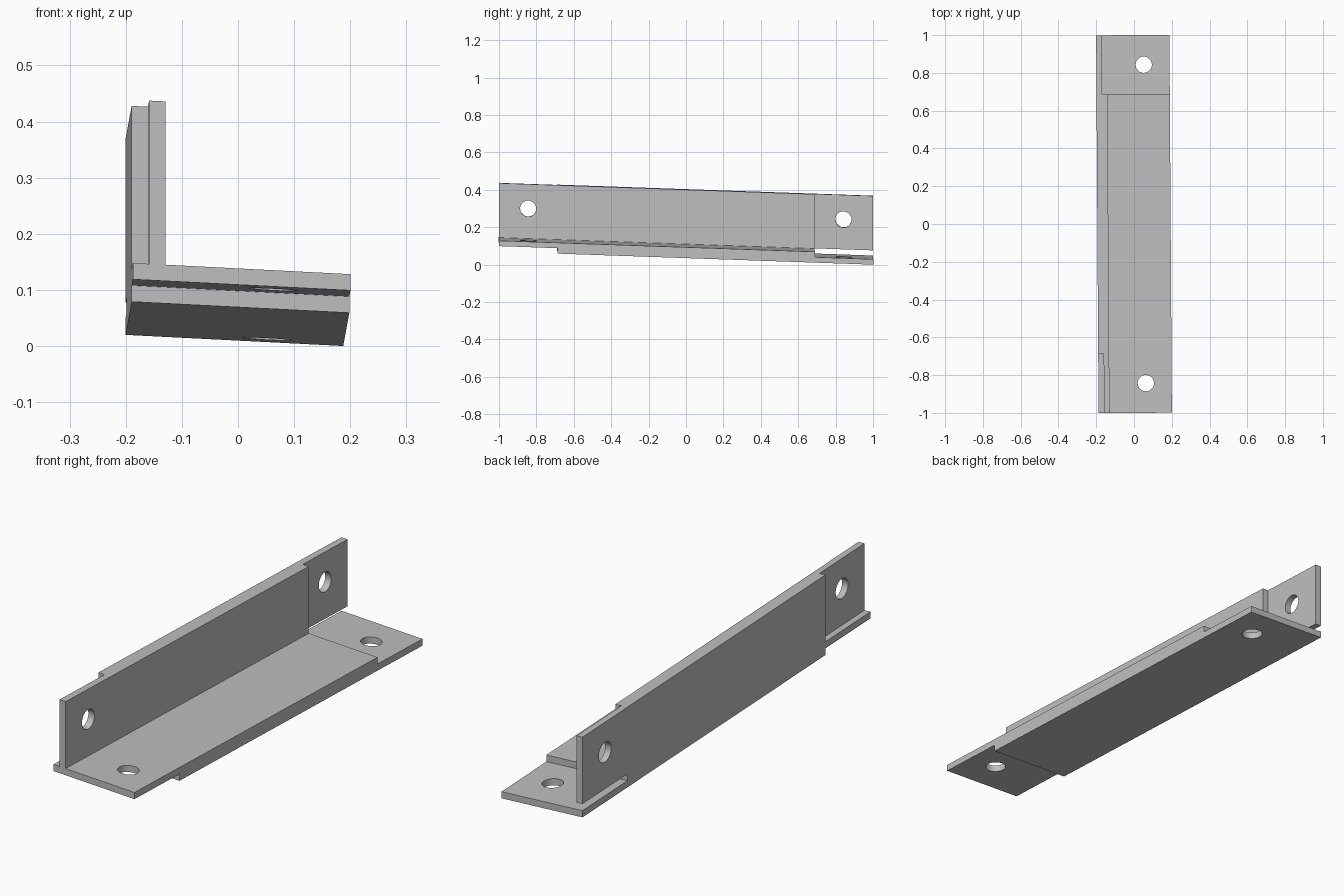
import bpy, bmesh
from mathutils import Matrix

if "Cube" in bpy.data.objects:
    bpy.data.objects.remove(bpy.data.objects["Cube"], do_unlink=True)

# Main dimensions
W = 0.194                          # half width
BOTTOM, TOP, T = 0.045, 0.394, 0.058
MID_Z = BOTTOM + T / 2             # lap planes halfway through each flange
MID_X = -W + T / 2
FLOOR = BOTTOM + T
LAP = 0.688                        # where the end laps begin
HOLE_Y, HOLE_R = 0.843, 0.043

steel = bpy.data.materials.new("plain grey")
steel.use_nodes = True
grey = (0.52, 0.52, 0.52, 1)
steel.diffuse_color = grey
steel.node_tree.nodes["Principled BSDF"].inputs["Base Color"].default_value = grey


def make_object(name, bm):
    bmesh.ops.recalc_face_normals(bm, faces=bm.faces)
    mesh = bpy.data.meshes.new(name)
    bm.to_mesh(mesh)
    bm.free()
    mesh.materials.append(steel)
    obj = bpy.data.objects.new(name, mesh)
    bpy.context.collection.objects.link(obj)
    return obj


def box(name, lo, hi):
    bm = bmesh.new()
    bmesh.ops.create_cube(bm, size=1)
    for v in bm.verts:
        v.co = [hi[i] if v.co[i] > 0 else lo[i] for i in range(3)]
    return make_object(name, bm)


def hole(name, centre, axis):
    bm = bmesh.new()
    turn = Matrix.Rotation(1.5707963, 4, 'Y') if axis == 'X' else Matrix()
    bmesh.ops.create_cone(bm, cap_ends=True, segments=48, radius1=HOLE_R,
                          radius2=HOLE_R, depth=0.15,
                          matrix=Matrix.Translation(centre) @ turn)
    return make_object(name, bm)


# L-shaped bar extruded along its length
profile = [(-W, BOTTOM), (W, BOTTOM), (W, FLOOR),
           (-W + T, FLOOR), (-W + T, TOP), (-W, TOP)]
bm = bmesh.new()
face = bm.faces.new([bm.verts.new((x, -1, z)) for x, z in profile])
ext = bmesh.ops.extrude_face_region(bm, geom=[face])
bmesh.ops.translate(bm, vec=(0, 2, 0),
                    verts=[g for g in ext["geom"] if isinstance(g, bmesh.types.BMVert)])
bar = make_object("angle_bar", bm)

# Half-thickness laps at both ends
cutters = [
    box("front_base_cut", (-1, -2, -1), (1, -LAP, MID_Z)),
    box("front_wall_cut", (-1, -2, FLOOR), (MID_X, -LAP, 1)),
    box("rear_base_cut", (-1, LAP, MID_Z), (1, 2, FLOOR)),
    box("rear_wall_cut", (MID_X, LAP, MID_Z + 0.01), (1, 2, 1)),
]
# Bolt holes in both flanges at both ends
for end, y in (("front", -HOLE_Y), ("rear", HOLE_Y)):
    cutters.append(hole(end + "_base_hole", (0.057, y, MID_Z), 'Z'))
    cutters.append(hole(end + "_wall_hole", (MID_X, y, 0.263), 'X'))

bpy.context.view_layer.objects.active = bar
for cutter in cutters:
    cutter.hide_render = True
    mod = bar.modifiers.new(cutter.name, 'BOOLEAN')
    mod.operation = 'DIFFERENCE'
    mod.solver = 'EXACT'
    mod.object = cutter
    bpy.ops.object.modifier_apply(modifier=mod.name)
    bpy.data.objects.remove(cutter, do_unlink=True)

# Slight skew: the bar falls towards the rear and towards its open edge
bar.data.transform(Matrix(((1, -0.0065, 0, 0),
                           (0.0065, 1, 0, 0),
                           (-0.051, -0.035, 1, 0),
                           (0, 0, 0, 1))))

# Smooth the hole walls, keep every other edge sharp
bpy.ops.object.select_all(action='DESELECT')
bar.select_set(True)
bpy.ops.object.shade_smooth_by_angle(angle=0.5)
